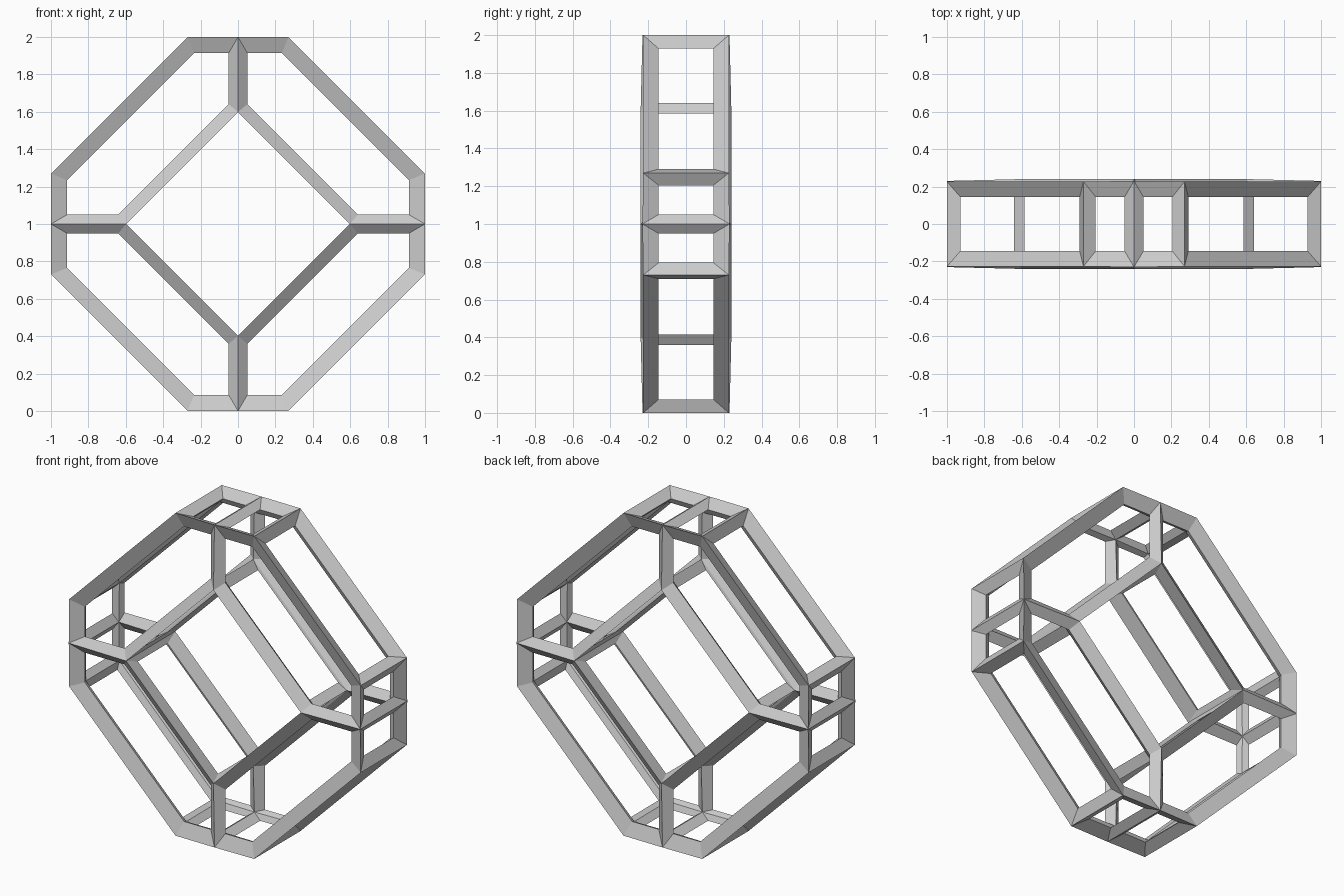
import bpy, bmesh
from math import pi
from mathutils import Matrix

if "Cube" in bpy.data.objects:
    bpy.data.objects.remove(bpy.data.objects["Cube"])

R_OUT, R_IN, CORNER, HALF_Y, BAR = 0.964, 0.62, 0.255, 0.195, 0.10

bm = bmesh.new()


def ring(points, y):
    """Repeat quarter profile points four times around the y axis."""
    verts = []
    for k in range(4):
        rot = Matrix.Rotation(-k * pi / 2, 3, 'Y')
        for x, z in points:
            co = rot @ Matrix.Identity(3).col[0] * x + rot @ Matrix.Identity(3).col[2] * z
            verts.append(bm.verts.new((co.x, y, co.z + 1)))
    return verts


# Cage: clipped-corner outer loop and diamond hole, front and back
quarter = [(R_OUT, 0), (R_OUT, CORNER), (CORNER, R_OUT)]
outer = [ring(quarter, y) for y in (-HALF_Y, HALF_Y)]
inner = [ring([(R_IN, 0)], y) for y in (-HALF_Y, HALF_Y)]

# Front and back panels
for o, i in zip(outer, inner):
    for k in range(4):
        panel = [o[(3 * k + j) % 12] for j in range(4)]
        bm.faces.new(panel + [i[(k + 1) % 4], i[k]])

# Outer and inner walls
for front, back in (outer, inner):
    n = len(front)
    for k in range(n):
        m = (k + 1) % n
        bm.faces.new((front[k], front[m], back[m], back[k]))

bmesh.ops.recalc_face_normals(bm, faces=bm.faces)
mesh = bpy.data.meshes.new("ring_frame")
bm.to_mesh(mesh)
bm.free()
frame = bpy.data.objects.new("ring_frame", mesh)
bpy.context.collection.objects.link(frame)

# Turn every cage edge into a faceted bar
wire = frame.modifiers.new("bars", 'WIREFRAME')
wire.thickness = BAR
wire.offset = 0
wire.use_even_offset = True
wire.use_relative_offset = False
wire.use_replace = True
